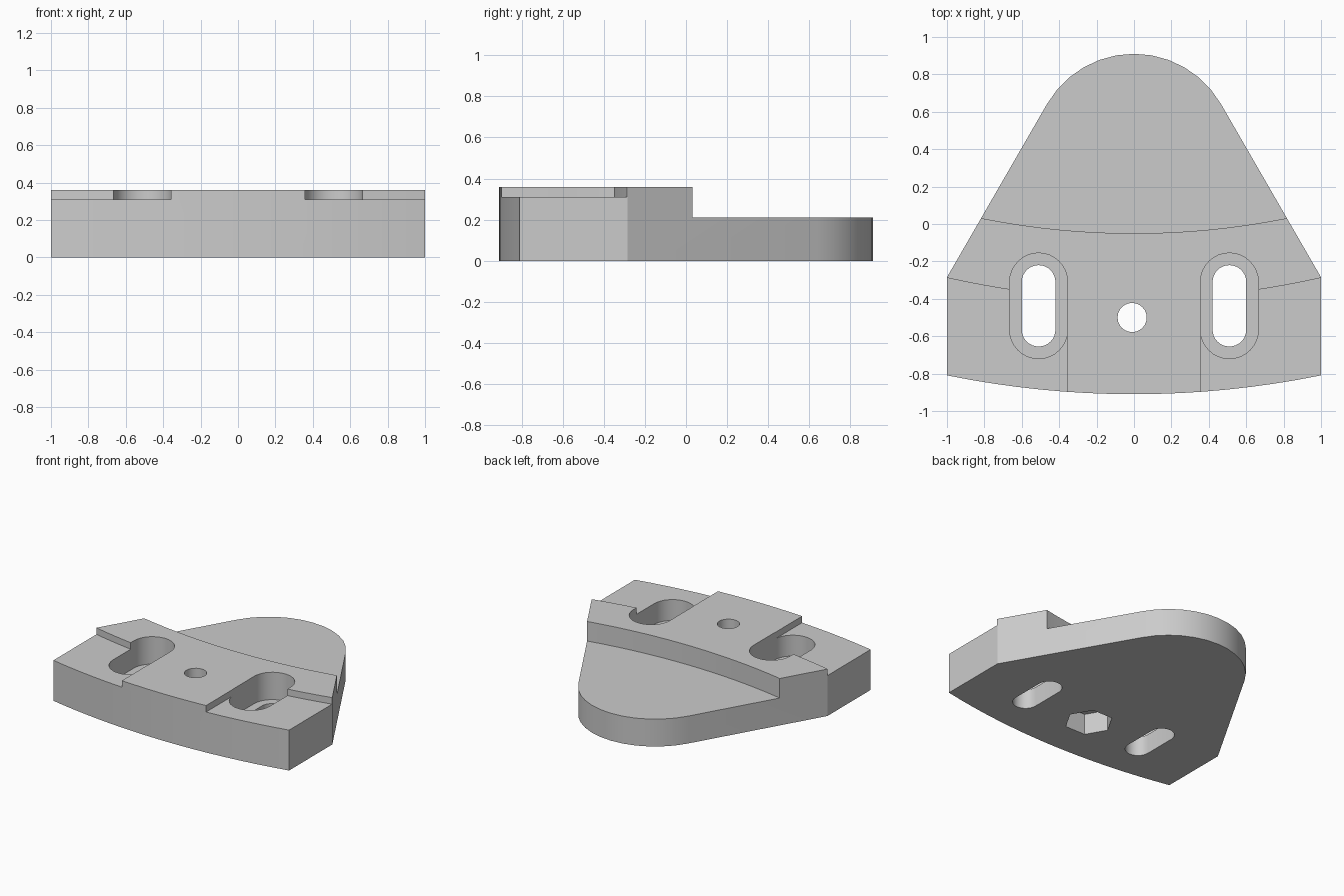
import bpy, bmesh
from math import sin, cos, pi, radians, sqrt

cube = bpy.data.objects.get("Cube")
if cube:
    bpy.data.objects.remove(cube, do_unlink=True)

grey = bpy.data.materials.new("plain grey")
grey.use_nodes = True
colour = (0.6, 0.6, 0.6, 1)
grey.diffuse_color = colour
grey.node_tree.nodes["Principled BSDF"].inputs["Base Color"].default_value = colour

ARC_Y = 4.1  # shared centre of the shallow arcs


def prism(name, outline, bottom, top):
    """Extrude a closed outline from bottom to top."""
    bm = bmesh.new()
    face = bm.faces.new([bm.verts.new((x, y, bottom)) for x, y in outline])
    rise = bmesh.ops.extrude_face_region(bm, geom=[face])["geom"]
    verts = [v for v in rise if isinstance(v, bmesh.types.BMVert)]
    bmesh.ops.translate(bm, vec=(0, 0, top - bottom), verts=verts)
    bmesh.ops.recalc_face_normals(bm, faces=bm.faces)
    mesh = bpy.data.meshes.new(name)
    bm.to_mesh(mesh)
    bm.free()
    mesh.materials.append(grey)
    obj = bpy.data.objects.new(name, mesh)
    bpy.context.collection.objects.link(obj)
    return obj


def shallow_arc(radius, x0, x1, steps):
    xs = [x0 + (x1 - x0) * i / steps for i in range(steps + 1)]
    return [(x, ARC_Y - sqrt(radius ** 2 - x * x)) for x in xs]


def round_arc(x, y, r, start, end, steps):
    angles = [radians(start + (end - start) * i / steps) for i in range(steps + 1)]
    return [(x + r * cos(a), y + r * sin(a)) for a in angles]


def slot(x, r):
    return round_arc(x, -0.31, r, 0, 180, 16) + round_arc(x, -0.565, r, 180, 360, 16)


# Body: curved front, straight sides, tapering to a rounded back
outline = shallow_arc(5.01, -1, 1, 16) + [(1, -0.285)]
outline += round_arc(0, 0.373, 0.537, 30, 150, 12) + [(-1, -0.285)]
body = prism("mounting_plate", outline, 0, 0.36)

# Lower rear shelf
cutters = [prism("shelf_cutter", shallow_arc(4.15, -1.2, 1.2, 24) + [(1.2, 1.2), (-1.2, 1.2)], 0.21, 0.6)]

# Corner recesses, counterbores and through slots
for side in (-1, 1):
    x0, x1 = side * 0.357, side * 1.1
    recess = shallow_arc(4.5, x0, x1, 10) + [(x1, -1.2), (x0, -1.2)]
    cutters.append(prism("recess_cutter", recess, 0.31, 0.6))
    cutters.append(prism("counterbore_cutter", slot(side * 0.51, 0.155), 0.15, 0.6))
    cutters.append(prism("slot_cutter", slot(side * 0.51, 0.09), -0.1, 0.5))

# Centre bolt hole with a hexagonal nut pocket underneath
cutters.append(prism("bolt_hole_cutter", round_arc(-0.01, -0.5, 0.078, 0, 345, 23), -0.1, 0.6))
cutters.append(prism("nut_pocket_cutter", round_arc(-0.01, -0.5, 0.17, 0, 300, 5), -0.1, 0.16))

bpy.ops.object.select_all(action='DESELECT')
bpy.context.view_layer.objects.active = body
body.select_set(True)
for cutter in cutters:
    cutter.hide_render = True
    mod = body.modifiers.new("cut", 'BOOLEAN')
    mod.operation = 'DIFFERENCE'
    mod.solver = 'EXACT'
    mod.object = cutter
    bpy.ops.object.modifier_apply(modifier=mod.name)
    bpy.data.objects.remove(cutter, do_unlink=True)

bpy.ops.object.shade_smooth_by_angle(angle=radians(25))
